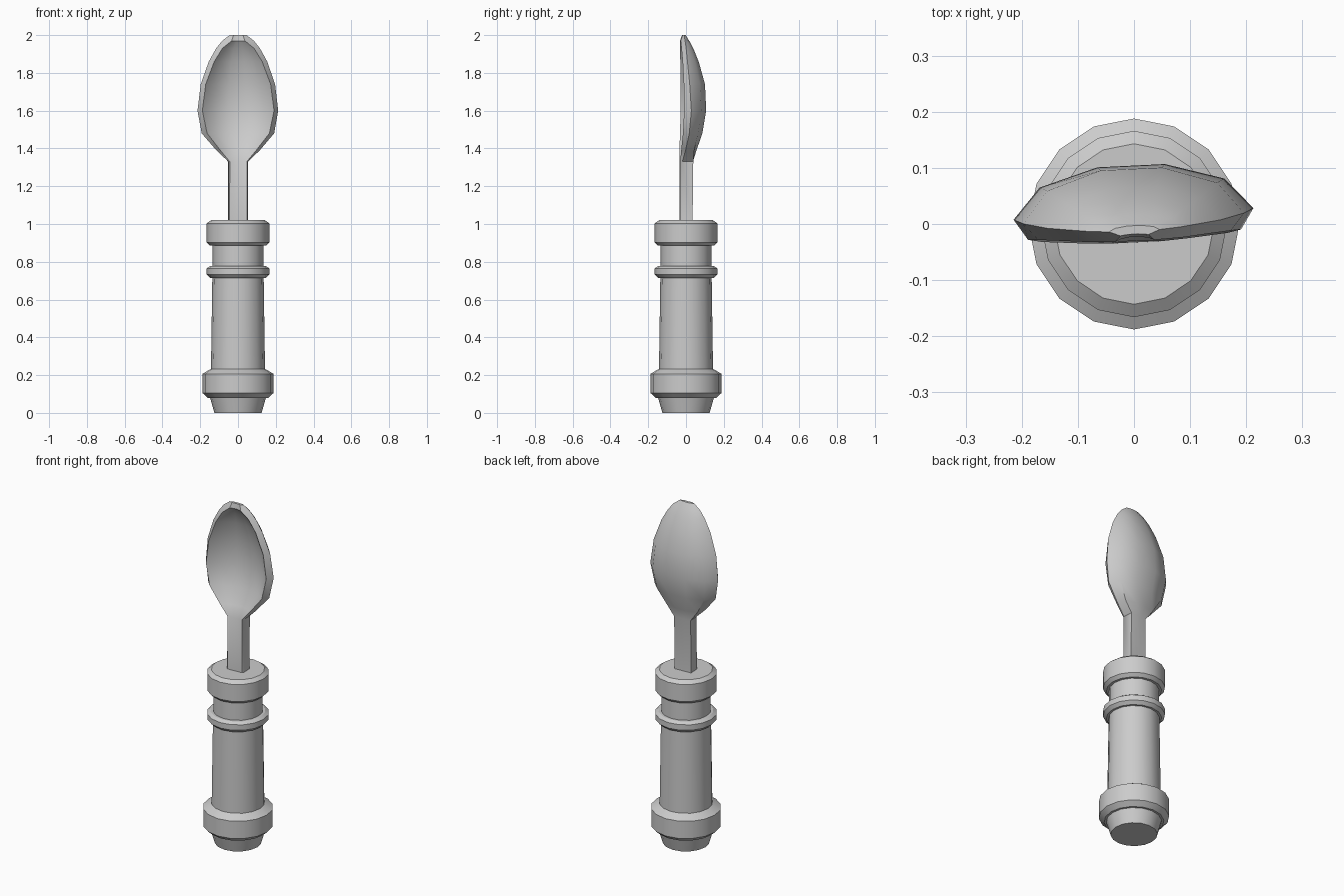
import bpy, bmesh, math


def loft(name, rings, angle):
    """Skin a stack of equal-length closed rings and cap both ends."""
    bm = bmesh.new()
    loops = [[bm.verts.new(p) for p in ring] for ring in rings]
    n = len(loops[0])
    for a, b in zip(loops, loops[1:]):
        for i in range(n):
            j = (i + 1) % n
            bm.faces.new((a[i], a[j], b[j], b[i]))
    bm.faces.new(loops[0][::-1])
    bm.faces.new(loops[-1])
    bmesh.ops.recalc_face_normals(bm, faces=bm.faces)
    mesh = bpy.data.meshes.new(name)
    bm.to_mesh(mesh)
    bm.free()
    obj = bpy.data.objects.new(name, mesh)
    bpy.context.collection.objects.link(obj)
    bpy.ops.object.select_all(action='DESELECT')
    bpy.context.view_layer.objects.active = obj
    obj.select_set(True)
    bpy.ops.object.shade_smooth_by_angle(angle=math.radians(angle))
    return obj


# Turned handle: (radius, height), 16 sides
profile = [(0.125, 0), (0.148, 0.08), (0.160, 0.08), (0.188, 0.105),
           (0.188, 0.207), (0.143, 0.233), (0.136, 0.715), (0.148, 0.715),
           (0.166, 0.733), (0.166, 0.765), (0.148, 0.777), (0.134, 0.777),
           (0.134, 0.885), (0.148, 0.885), (0.166, 0.903), (0.166, 1.003),
           (0.143, 1.02)]
SIDES = 16
loft("handle", [[(r * math.cos(math.tau * i / SIDES),
                  r * math.sin(math.tau * i / SIDES), z)
                 for i in range(SIDES)] for r, z in profile], 25)

# Spoon stem and bowl rows:
# z, edge half-width, edge y, rim half-width, rim y, back y, bowl y, roundness
rows = [
    (1.00, 0.052, -0.027, 0.046, -0.033, 0.032, -0.033, 0.0),
    (1.33, 0.052, -0.022, 0.045, -0.033, 0.036, -0.030, 0.0),
    (1.39, 0.115, -0.008, 0.095, -0.030, 0.054, 0.000, 0.7),
    (1.48, 0.192, 0.008, 0.165, -0.024, 0.084, 0.042, 1.0),
    (1.60, 0.214, 0.018, 0.190, -0.019, 0.104, 0.066, 1.0),
    (1.74, 0.197, 0.010, 0.172, -0.020, 0.098, 0.062, 1.0),
    (1.86, 0.155, 0.000, 0.127, -0.024, 0.065, 0.032, 1.0),
    (1.93, 0.116, -0.005, 0.084, -0.028, 0.037, 0.004, 1.0),
    (1.97, 0.084, -0.009, 0.035, -0.030, 0.016, -0.023, 1.0),
    (2.00, 0.045, -0.012, 0.025, -0.020, -0.003, -0.018, 1.0),
]


def section(z, w, ey, rw, ry, by, iy, k):
    shoulder = 1 - 0.23 * k
    sy = by + (ey - by) * 0.36 * k
    fy = iy + (ry - iy) * 0.40
    right = [(0.28 * w, by), (shoulder * w, sy), (w, ey),
             (rw, ry), (0.72 * rw, fy), (0.26 * rw, iy)]
    return [(x, y, z) for x, y in right + [(-x, y) for x, y in right[::-1]]]


spoon = loft("spoon", [section(*row) for row in rows], 38)
spoon.rotation_euler.z = math.radians(2.8)
